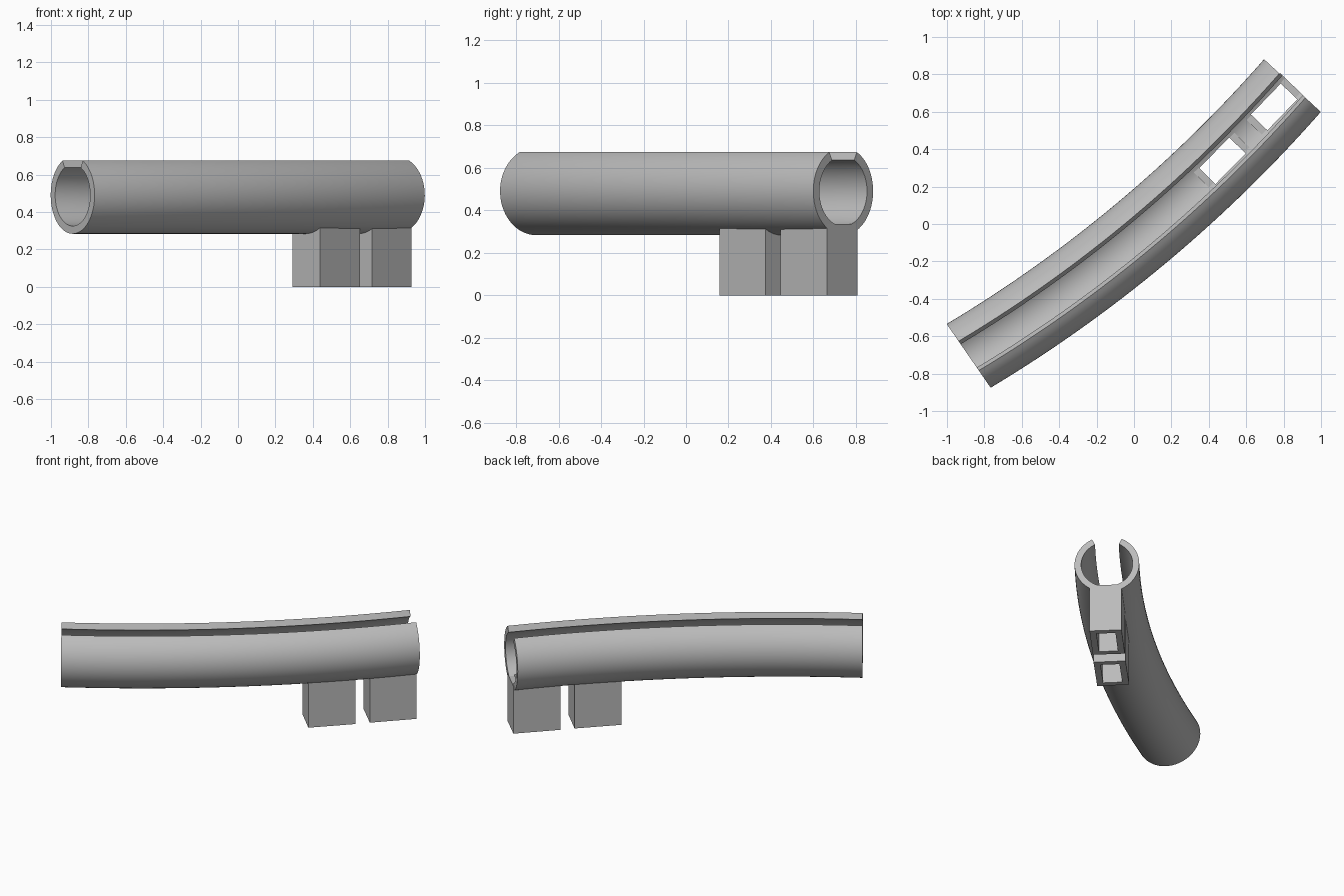
import bpy, bmesh, math
from mathutils import Vector, Matrix

if "Cube" in bpy.data.objects:
    bpy.data.objects.remove(bpy.data.objects["Cube"])

grey = bpy.data.materials.new("light grey")
grey.diffuse_color = (0.5, 0.5, 0.5, 1)
grey.use_nodes = True
grey.node_tree.nodes["Principled BSDF"].inputs["Base Color"].default_value = grey.diffuse_color


def make_object(name, bm):
    bmesh.ops.recalc_face_normals(bm, faces=bm.faces)
    mesh = bpy.data.meshes.new(name)
    bm.to_mesh(mesh)
    bm.free()
    mesh.materials.append(grey)
    obj = bpy.data.objects.new(name, mesh)
    bpy.context.collection.objects.link(obj)
    return obj


def make_box(name, centre, size, z0, z1, angle):
    bm = bmesh.new()
    bmesh.ops.create_cube(bm, size=1)
    bm.transform(Matrix.Translation((centre[0], centre[1], (z0 + z1) / 2))
                 @ Matrix.Rotation(angle, 4, 'Z')
                 @ Matrix.Diagonal((size[0], size[1], z1 - z0, 1)))
    return make_object(name, bm)


def cut(obj, cutter):
    mod = obj.modifiers.new("cut", 'BOOLEAN')
    mod.operation = 'DIFFERENCE'
    mod.solver = 'EXACT'
    mod.object = cutter
    cutter.hide_render = True
    cutter.hide_viewport = True


# Curved channel: a C-shaped profile, open at the top, swept along a shallow arc
R_OUT, R_IN, AXIS_Z, GAP = 0.207, 0.165, 0.49, math.radians(27.4)
SEGS, RINGS = 48, 40
angles = [GAP + (2 * math.pi - 2 * GAP) * i / SEGS for i in range(SEGS + 1)]
profile = [(R_OUT * math.sin(a), R_OUT * math.cos(a)) for a in angles]
profile += [(R_IN * math.sin(a), R_IN * math.cos(a)) for a in reversed(angles)]

start, end = Vector((-0.884, -0.705)), Vector((0.847, 0.74))
sag = 0.088
mid, half = (start + end) / 2, (end - start).length / 2
u = (end - start).normalized()
right = Vector((u.y, -u.x))
radius = (half ** 2 + sag ** 2) / (2 * sag)
sweep = 2 * math.atan(sag / half)

bm = bmesh.new()
rings = []
for i in range(RINGS + 1):
    t = i / RINGS
    phi = sweep * (2 * t - 1)
    p = mid + u * radius * math.sin(phi) + right * (radius * math.cos(phi) - radius + sag)
    turn = math.radians(34.6 + (47.1 - 34.6) * t)
    side = Vector((math.sin(turn), -math.cos(turn)))
    rings.append([bm.verts.new((p.x + side.x * a, p.y + side.y * a, AXIS_Z + b))
                  for a, b in profile])
n = len(profile)
for r0, r1 in zip(rings, rings[1:]):
    for j in range(n):
        k = (j + 1) % n
        bm.faces.new((r0[j], r0[k], r1[k], r1[j]))
# End caps as quad strips between the outer and inner walls
for ring in (rings[0], rings[-1]):
    for j in range(SEGS):
        bm.faces.new((ring[j], ring[j + 1], ring[n - 2 - j], ring[n - 1 - j]))
channel = make_object("curved_channel", bm)
bpy.context.view_layer.objects.active = channel
channel.select_set(True)
bpy.ops.object.shade_smooth_by_angle(angle=math.radians(30))

# Hollow square sockets below the channel, open right through its floor
sockets = [("inner_socket", (0.4725, 0.338), 45.5), ("end_socket", (0.749, 0.626), 46.0)]
for name, centre, deg in sockets:
    a = math.radians(deg)
    socket = make_box(name, centre, (0.305, 0.205), 0.0, 0.335, a)
    cutter = make_box(name + "_cutter", centre, (0.23, 0.122), -0.1, 0.45, a)
    cut(socket, cutter)
    cut(channel, cutter)
